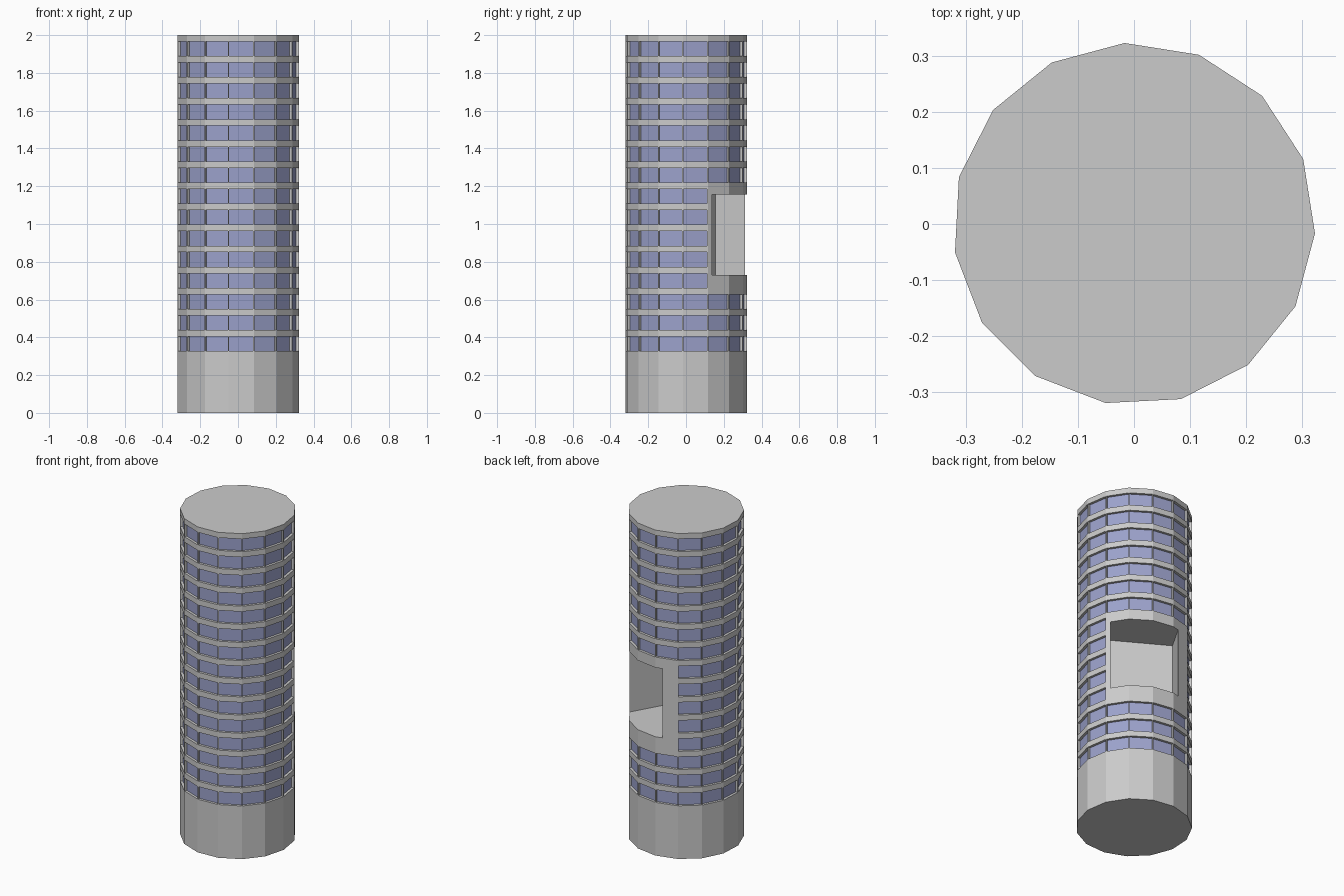
import bpy
import bmesh
from math import cos, sin, radians
from mathutils import Matrix, Vector

old = bpy.data.objects.get("Cube")
if old:
    bpy.data.objects.remove(old, do_unlink=True)

SIDES, RADIUS, HEIGHT = 15, 0.323, 2.0
FIRST_ANGLE = 45                      # direction of the first corner
ROWS, FIRST_SILL, PITCH, WINDOW_H = 15, 0.328, 0.1116, 0.075
MARGIN, RECESS = 0.005, 0.015
BLANK_ROWS = range(3, 8)              # storeys around the terrace
BLANK_SIDES = (14, 0, 1, 2)           # facets around the terrace


def material(name, color):
    mat = bpy.data.materials.new(name)
    mat.use_nodes = True
    mat.diffuse_color = (*color, 1)
    mat.node_tree.nodes["Principled BSDF"].inputs["Base Color"].default_value = (*color, 1)
    return mat


concrete = material("grey concrete", (0.6, 0.6, 0.6))
glass = material("blue glass", (0.33, 0.36, 0.6))

# Tower shell: rings at every sill and lintel
levels = [0]
for row in range(ROWS):
    sill = FIRST_SILL + row * PITCH
    levels += [sill - MARGIN, sill + WINDOW_H + MARGIN]
levels.append(HEIGHT)

bm = bmesh.new()
rings = []
for z in levels:
    angles = [radians(FIRST_ANGLE + 360 / SIDES * i) for i in range(SIDES)]
    rings.append([bm.verts.new((RADIUS * cos(a), RADIUS * sin(a), z)) for a in angles])
bm.faces.new(rings[0][::-1])
bm.faces.new(rings[-1])

windows = []
for level, (low, high) in enumerate(zip(rings, rings[1:])):
    row = level // 2
    for i in range(SIDES):
        j = (i + 1) % SIDES
        face = bm.faces.new((low[i], low[j], high[j], high[i]))
        blank = row in BLANK_ROWS and i in BLANK_SIDES
        if level % 2 and not blank:
            windows.append(face)

# Recessed window panes
bm.normal_update()
bmesh.ops.inset_individual(bm, faces=windows, thickness=MARGIN, depth=0)
bmesh.ops.inset_individual(bm, faces=windows, thickness=0, depth=-RECESS)
for face in windows:
    face.material_index = 1

mesh = bpy.data.meshes.new("tower")
bm.to_mesh(mesh)
bm.free()
mesh.materials.append(concrete)
mesh.materials.append(glass)
tower = bpy.data.objects.new("tower", mesh)
bpy.context.collection.objects.link(tower)

# Terrace opening cut into the back corner
bm = bmesh.new()
bmesh.ops.create_cube(bm, size=1)
bmesh.ops.scale(bm, vec=Vector((0.5, 0.387, 0.425)), verts=bm.verts)
bmesh.ops.translate(bm, vec=Vector((0.31, 0.0135, 0.9425)), verts=bm.verts)
bmesh.ops.rotate(bm, cent=(0, 0, 0), matrix=Matrix.Rotation(radians(60), 3, "Z"), verts=bm.verts)
cut_mesh = bpy.data.meshes.new("terrace_cutter")
bm.to_mesh(cut_mesh)
bm.free()
cut_mesh.materials.append(concrete)
cutter = bpy.data.objects.new("terrace_cutter", cut_mesh)
cutter.hide_render = True
bpy.context.collection.objects.link(cutter)

cut = tower.modifiers.new("terrace", "BOOLEAN")
cut.operation = "DIFFERENCE"
cut.solver = "EXACT"
cut.object = cutter
bpy.context.view_layer.objects.active = tower
tower.select_set(True)
bpy.ops.object.modifier_apply(modifier=cut.name)
bpy.data.objects.remove(cutter, do_unlink=True)
